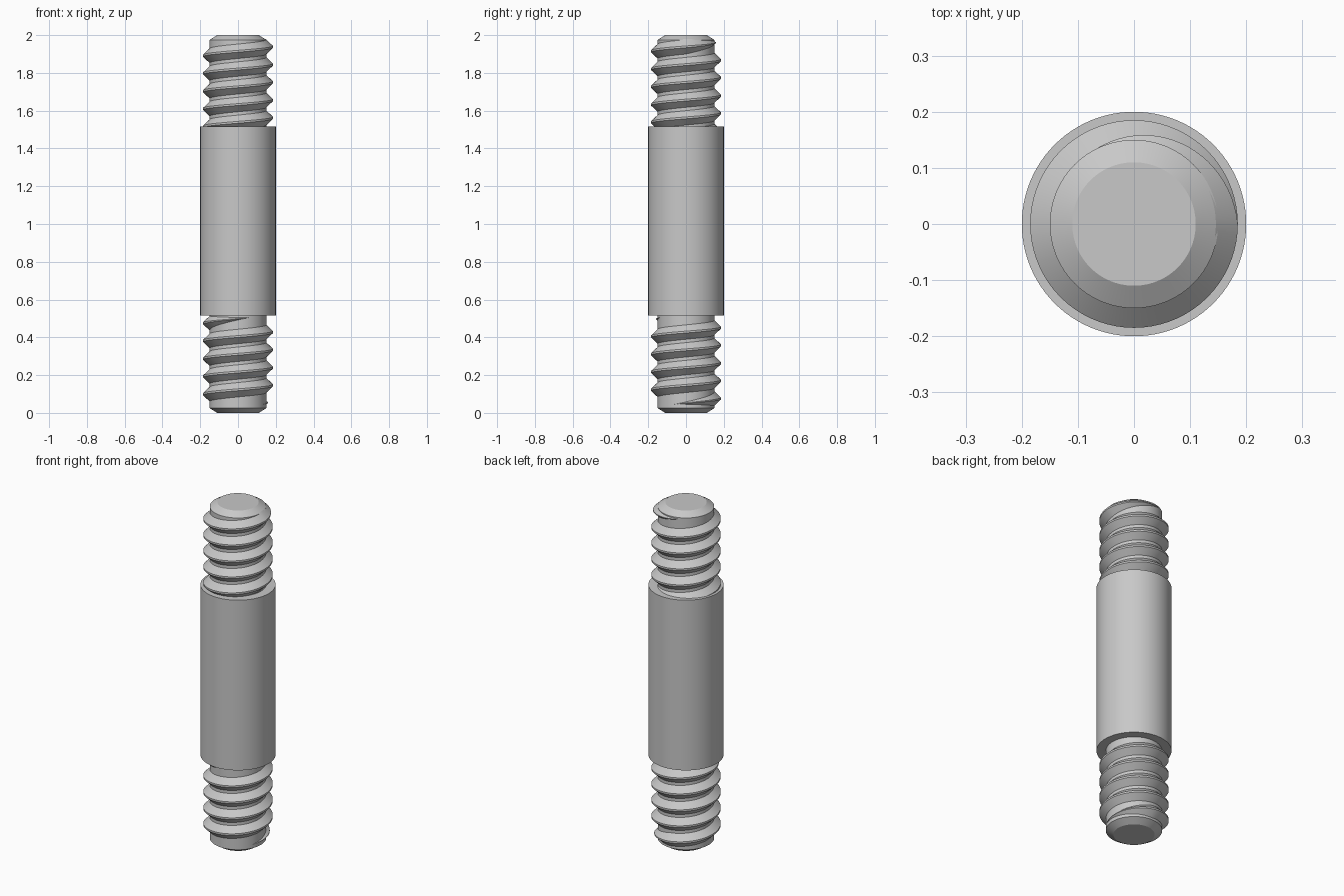
import bpy
import bmesh
from math import cos, sin, pi, radians

if "Cube" in bpy.data.objects:
    bpy.data.objects.remove(bpy.data.objects["Cube"], do_unlink=True)

STEEL = (0.58, 0.58, 0.58, 1)
CORE, CREST, BODY = 0.15, 0.185, 0.2
PITCH = 0.094

steel = bpy.data.materials.new("grey steel")
steel.use_nodes = True
steel.diffuse_color = STEEL
steel.node_tree.nodes["Principled BSDF"].inputs["Base Color"].default_value = STEEL


def finish(name, bm):
    bmesh.ops.recalc_face_normals(bm, faces=bm.faces)
    mesh = bpy.data.meshes.new(name)
    bm.to_mesh(mesh)
    bm.free()
    mesh.materials.append(steel)
    obj = bpy.data.objects.new(name, mesh)
    bpy.context.collection.objects.link(obj)
    bpy.ops.object.select_all(action="DESELECT")
    obj.select_set(True)
    bpy.context.view_layer.objects.active = obj
    bpy.ops.object.shade_smooth_by_angle(angle=radians(25))


def turned(name, profile, sides=96):
    """Solid of revolution from (radius, height) points, capped at both ends."""
    bm = bmesh.new()
    rings = [[bm.verts.new((r * cos(2 * pi * i / sides), r * sin(2 * pi * i / sides), z))
              for i in range(sides)] for r, z in profile]
    for low, high in zip(rings, rings[1:]):
        for i in range(sides):
            j = (i + 1) % sides
            bm.faces.new((low[i], low[j], high[j], high[i]))
    bm.faces.new(rings[0][::-1])
    bm.faces.new(rings[-1])
    finish(name, bm)


def thread(name, start, end, z_at_zero, fade_start, fade_end, steps=72):
    """Right-handed ridge between two angles in degrees, fading out at its ends."""
    bm = bmesh.new()
    count = int((end - start) / 360 * steps)
    rows = []
    for k in range(count + 1):
        deg = start + (end - start) * k / count
        size = 1.0
        if fade_start:
            size = min(size, (deg - start) / fade_start)
        if fade_end:
            size = min(size, (end - deg) / fade_end)
        size = max(size, 0.02)
        a, z = radians(deg), z_at_zero + PITCH * deg / 360
        tip = CORE + (CREST - CORE) * size
        section = [(CORE - 0.004, -0.042), (tip, -0.005), (tip, 0.005), (CORE - 0.004, 0.042)]
        rows.append([bm.verts.new((r * cos(a), r * sin(a), z + h * size)) for r, h in section])
    for one, two in zip(rows, rows[1:]):
        for i in range(4):
            j = (i + 1) % 4
            bm.faces.new((one[i], one[j], two[j], two[i]))
    bm.faces.new(rows[0])
    bm.faces.new(rows[-1])
    finish(name, bm)


# Plain shank and the two chamfered threaded ends
turned("shank", [(BODY, 0.515), (BODY, 1.515)])
turned("lower_core", [(0.11, 0), (CORE, 0.025), (CORE, 0.53)])
turned("upper_core", [(CORE, 1.5), (CORE, 1.975), (0.11, 2)])

# Upper thread emerges from the shank; lower thread fades at both ends
thread("upper_thread", -360 * 5, 115, 1.938, 0, 115)
thread("lower_thread", -25, 360 * 4 + 295, 0.052, 115, 115)
